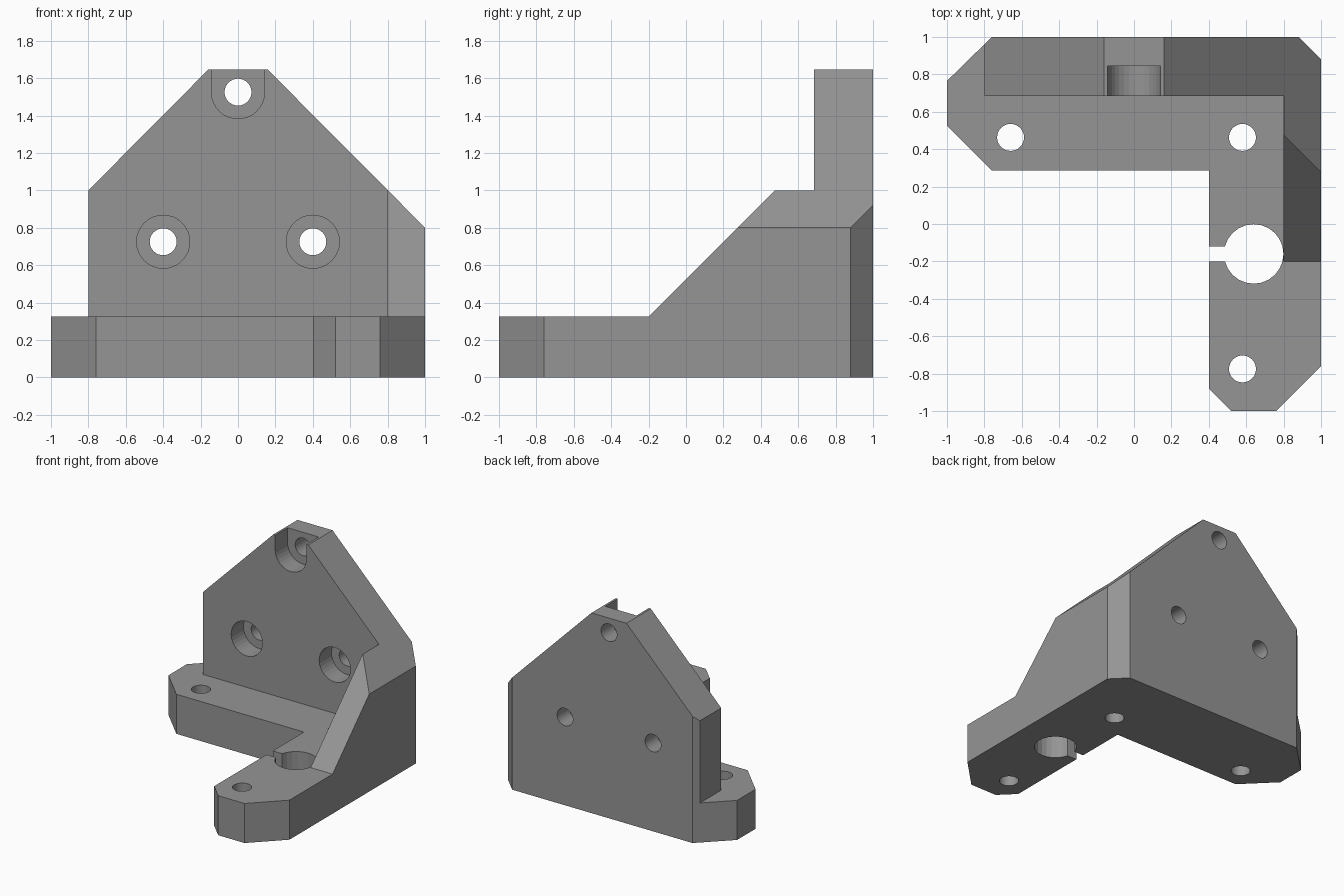
import bpy, bmesh, math

if "Cube" in bpy.data.objects:
    bpy.data.objects.remove(bpy.data.objects["Cube"])

BASE_TOP, PLATE_FRONT, TOP = 0.325, 0.685, 1.645
SCREW_R, BORE_R = 0.072, 0.142

grey = bpy.data.materials.new("grey")
grey.diffuse_color = (0.30, 0.30, 0.30, 1)
grey.use_nodes = True
grey.node_tree.nodes["Principled BSDF"].inputs["Base Color"].default_value = grey.diffuse_color


def prism(name, points, axis, lo, hi):
    """Extrude a 2D outline along the given axis from lo to hi."""
    place = {"x": lambda u, v, w: (w, u, v),
             "y": lambda u, v, w: (u, w, v),
             "z": lambda u, v, w: (u, v, w)}[axis]
    bm = bmesh.new()
    low = [bm.verts.new(place(u, v, lo)) for u, v in points]
    high = [bm.verts.new(place(u, v, hi)) for u, v in points]
    bm.faces.new(low)
    bm.faces.new(high)
    n = len(points)
    for i in range(n):
        j = (i + 1) % n
        bm.faces.new((low[i], low[j], high[j], high[i]))
    bmesh.ops.recalc_face_normals(bm, faces=bm.faces)
    mesh = bpy.data.meshes.new(name)
    bm.to_mesh(mesh)
    bm.free()
    mesh.materials.append(grey)
    obj = bpy.data.objects.new(name, mesh)
    bpy.context.collection.objects.link(obj)
    return obj


def arc(cx, cy, r, start=0, end=360, steps=32):
    count = steps if end - start == 360 else steps + 1
    return [(cx + r * math.cos(math.radians(start + (end - start) * i / steps)),
             cy + r * math.sin(math.radians(start + (end - start) * i / steps)))
            for i in range(count)]


def cut(target, *prism_args):
    """Subtract a prism from the target and discard the cutter."""
    cutter = prism("cutter", *prism_args)
    cutter.hide_render = True
    mod = target.modifiers.new("cut", "BOOLEAN")
    mod.operation, mod.solver, mod.object = "DIFFERENCE", "EXACT", cutter
    bpy.context.view_layer.objects.active = target
    bpy.ops.object.modifier_apply(modifier=mod.name)
    bpy.data.objects.remove(cutter)


# L-shaped block with chamfered corners, full height
bracket = prism("corner_bracket", [
    (-1, 0.765), (-1, 0.525), (-0.76, 0.285), (0.4, 0.285), (0.4, -0.88),
    (0.52, -1), (0.76, -1), (1, -0.76), (1, 0.88), (0.88, 1), (-0.76, 1)],
    "z", 0, TOP)

# sloping side gusset, seen from the right
cut(bracket, [(-2, BASE_TOP), (-0.2, BASE_TOP), (0.475, 1), (PLATE_FRONT, 1),
              (PLATE_FRONT, 2), (-2, 2)], "x", -2, 2)
# open space in front of the plate, inside the gusset
cut(bracket, [(-2, BASE_TOP), (0.8, BASE_TOP), (0.8, 2), (-2, 2)],
    "y", -2, PLATE_FRONT)
# left shoulder and roof slopes of the plate
cut(bracket, [(-2, BASE_TOP), (-0.8, BASE_TOP), (-0.8, 1), (-0.06, 1.745),
              (-2, 1.745)], "y", -2, 2)
cut(bracket, [(0.06, 1.745), (1.1, 0.7), (2, 0.7), (2, 1.745)], "y", -2, 2)

# vertical screw holes in the base
for x, y in ((-0.66, 0.463), (0.58, 0.463), (0.58, -0.775)):
    cut(bracket, arc(x, y, SCREW_R), "z", -1, 0.6)

# rod hole with a clamping slot
cut(bracket, arc(0.64, -0.16, 0.159, -165.5, 165.5, 22)
    + [(0.3, -0.12), (0.3, -0.2)], "z", -1, 0.6)

# counterbored plate holes, the upper one open at the top
bores = [(-0.4, 0.725, arc(-0.4, 0.725, BORE_R)),
         (0.4, 0.725, arc(0.4, 0.725, BORE_R)),
         (0, 1.525, arc(0, 1.525, BORE_R, 180, 360, 16)
          + [(BORE_R, 2), (-BORE_R, 2)])]
for x, z, outline in bores:
    cut(bracket, outline, "y", 0.5, 0.845)
    cut(bracket, arc(x, z, SCREW_R), "y", 0.5, 1.5)
